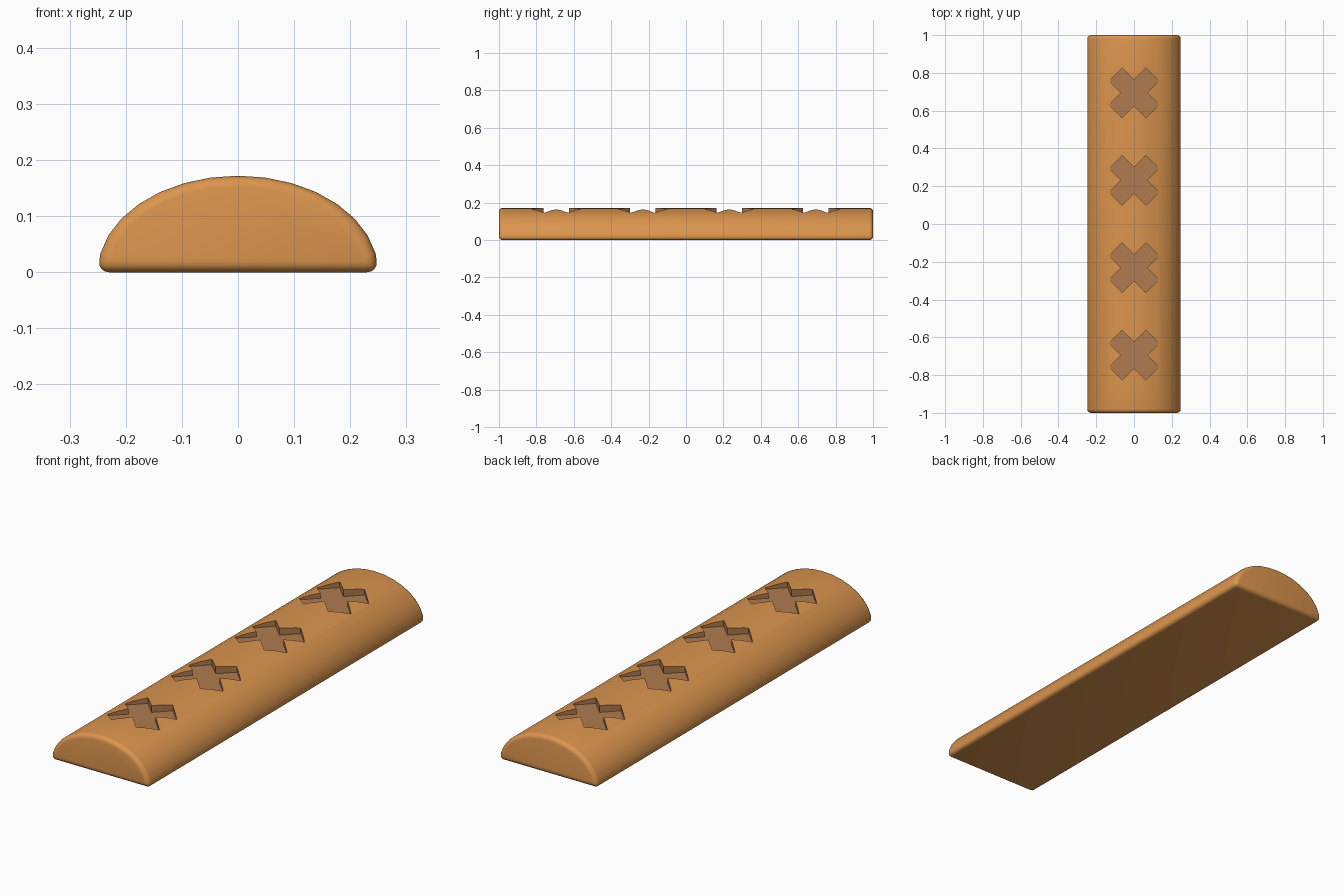
import bpy, bmesh, math

if "Cube" in bpy.data.objects:
    bpy.data.objects.remove(bpy.data.objects["Cube"])

HALF_W, HEIGHT, HALF_L = 0.25, 0.172, 1.0
FLOOR_Z = 0.14


def material(name, color):
    m = bpy.data.materials.new(name)
    m.diffuse_color = color
    m.use_nodes = True
    m.node_tree.nodes["Principled BSDF"].inputs["Base Color"].default_value = m.diffuse_color
    return m


mats = [material("crust", (0.71, 0.30, 0.075, 1)),
        material("scored", (0.43, 0.20, 0.078, 1))]


def prism(name, outlines, offset, mat_index):
    """Extrude each closed outline along one offset into a solid."""
    bm = bmesh.new()
    for pts in outlines:
        face = bm.faces.new([bm.verts.new(p) for p in pts])
        new = bmesh.ops.extrude_face_region(bm, geom=[face])["geom"]
        bmesh.ops.translate(bm, vec=offset,
                            verts=[v for v in new if isinstance(v, bmesh.types.BMVert)])
    bmesh.ops.recalc_face_normals(bm, faces=bm.faces)
    for f in bm.faces:
        f.material_index = mat_index
    me = bpy.data.meshes.new(name)
    bm.to_mesh(me)
    bm.free()
    for m in mats:
        me.materials.append(m)
    ob = bpy.data.objects.new(name, me)
    bpy.context.collection.objects.link(ob)
    return ob


# Loaf: half-ellipse profile extruded along y
profile = [(HALF_W * math.cos(math.pi * i / 16), -HALF_L, HEIGHT * math.sin(math.pi * i / 16))
           for i in range(17)]
loaf = prism("loaf", [profile], (0, 2 * HALF_L, 0), 0)


# Diagonal cross outlines for the scored marks
def cross(cy, w=0.0485, l=0.138):
    c = math.sqrt(0.5)
    pts = []
    for k in range(4):
        a = math.pi / 4 + k * math.pi / 2
        ca, sa = math.cos(a), math.sin(a)
        for u, v in ((l, -w), (l, w), (w, w)):
            pts.append((u * ca - v * sa, cy + u * sa + v * ca, FLOOR_Z))
    return pts


cutter = prism("score_cutter", [cross(y) for y in (-0.694, -0.231, 0.231, 0.694)],
               (0, 0, 0.2), 1)
cutter.hide_render = True

# Round the rim and base edges, then cut the marks
bevel = loaf.modifiers.new("rounded_edges", 'BEVEL')
bevel.width = 0.02
bevel.segments = 4
bevel.limit_method = 'ANGLE'
bevel.angle_limit = math.radians(40)
cut = loaf.modifiers.new("score_marks", 'BOOLEAN')
cut.operation = 'DIFFERENCE'
cut.solver = 'EXACT'
cut.object = cutter

bpy.context.view_layer.objects.active = loaf
loaf.select_set(True)
for name in ("rounded_edges", "score_marks"):
    bpy.ops.object.modifier_apply(modifier=name)
bpy.data.objects.remove(cutter)
bpy.ops.object.shade_smooth_by_angle(angle=math.radians(35))
